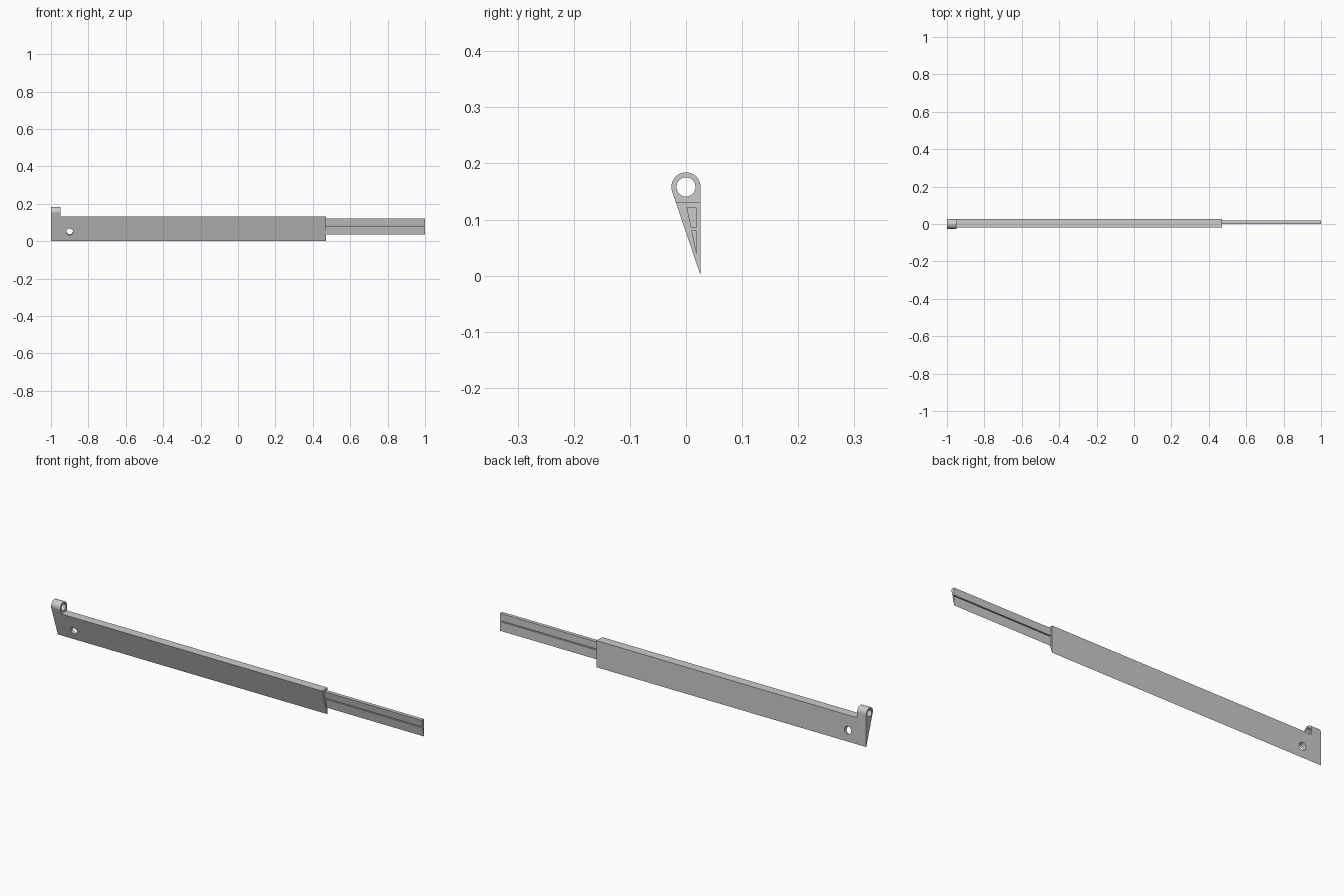
import bpy, bmesh, math
from mathutils import Matrix, Vector

if "Cube" in bpy.data.objects:
    bpy.data.objects.remove(bpy.data.objects["Cube"])

R, EYE_Z = 0.026, 0.158                 # eye radius and height
TILT = 2 * math.atan(R / EYE_Z)         # angle of the sloping face


def prism(name, pts, x0, x1):
    """Extrude a (y, z) profile along x."""
    bm = bmesh.new()
    face = bm.faces.new([bm.verts.new((x0, y, z)) for y, z in pts])
    out = bmesh.ops.extrude_face_region(bm, geom=[face])
    moved = [g for g in out["geom"] if isinstance(g, bmesh.types.BMVert)]
    bmesh.ops.translate(bm, verts=moved, vec=(x1 - x0, 0, 0))
    bmesh.ops.recalc_face_normals(bm, faces=bm.faces)
    return to_object(name, bm)


def cylinder(name, loc, axis, r, depth):
    bm = bmesh.new()
    rot = Vector((0, 0, 1)).rotation_difference(Vector(axis)).to_matrix().to_4x4()
    bmesh.ops.create_cone(bm, cap_ends=True, segments=40, radius1=r, radius2=r,
                          depth=depth, matrix=Matrix.Translation(loc) @ rot)
    return to_object(name, bm)


def to_object(name, bm):
    me = bpy.data.meshes.new(name)
    bm.to_mesh(me)
    bm.free()
    ob = bpy.data.objects.new(name, me)
    bpy.context.collection.objects.link(ob)
    return ob


def cut(ob, cutter):
    mod = ob.modifiers.new("cut", "BOOLEAN")
    mod.operation, mod.solver, mod.object = "DIFFERENCE", "EXACT", cutter
    bpy.context.view_layer.objects.active = ob
    bpy.ops.object.modifier_apply(modifier=mod.name)
    bpy.data.objects.remove(cutter)


# Wedge body: sharp lower edge, sides tangent to the round eye
N = 32
profile = [(R, 0)] + [
    (R * math.cos(a), EYE_Z + R * math.sin(a))
    for a in ((math.pi + TILT) * i / N for i in range(N + 1))]
body = prism("wedge_body", profile, -1, 0.47)

# Leave the eye only as a short tab at the left end
cut(body, prism("top_cutter", [(-0.1, 0.131), (0.1, 0.131), (0.1, 0.3), (-0.1, 0.3)], -0.95, 0.6))
# Eye hole, and a cross hole square to the sloping face
cut(body, cylinder("eye_cutter", (-0.98, 0, EYE_Z), (1, 0, 0), 0.017, 0.2))
cut(body, cylinder("cross_cutter", (-0.9, 0.017, 0.053),
                   (0, math.cos(TILT), math.sin(TILT)), 0.018, 0.12))

# Two sliding bars reaching out of the right end, with a thin slot between
def slope_y(z):
    return 0.019 - (z - 0.035) * 0.207


bars = [
    prism("upper_bar", [(slope_y(0.121), 0.121), (0.019, 0.121),
                        (0.019, 0.085), (slope_y(0.085), 0.085)], 0.46, 1),
    prism("lower_bar", [(slope_y(0.08), 0.08), (0.019, 0.08), (0.019, 0.035)], 0.46, 1),
]

# Smooth the round eye and holes, keep edges sharp
bpy.ops.object.select_all(action="DESELECT")
body.select_set(True)
bpy.context.view_layer.objects.active = body
bpy.ops.object.shade_smooth_by_angle(angle=math.radians(30))
